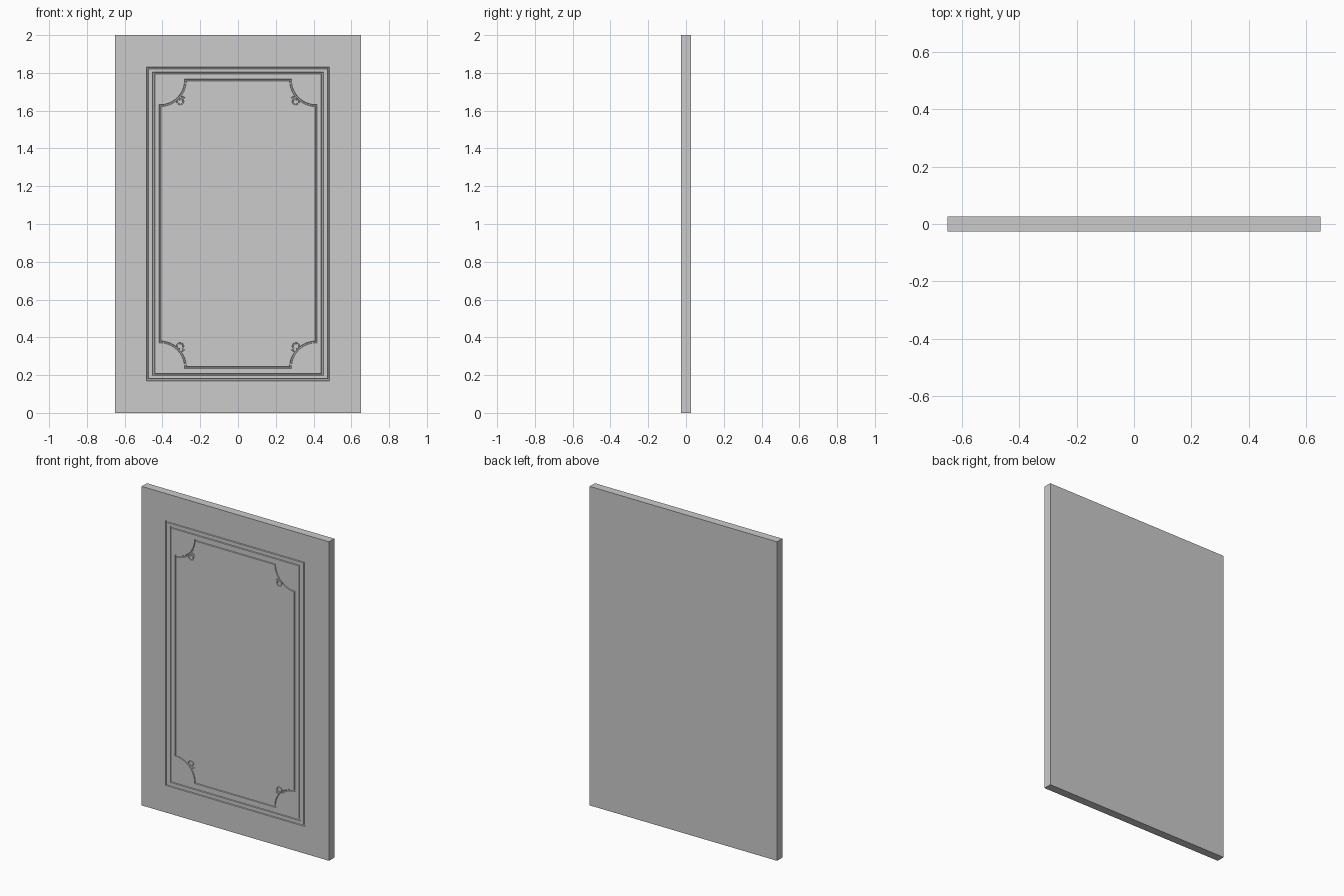
import bpy, bmesh
from math import sin, cos, pi
from mathutils import Vector

if "Cube" in bpy.data.objects:
    bpy.data.objects.remove(bpy.data.objects["Cube"])

HALF_T = 0.026      # half panel thickness
DEPTH = 0.005       # groove depth
CZ = 1.001          # height of the ornament centre


def groove_cutter(name, pts, half_w, closed=True):
    """Sweep a tapered section along an x-z path with mitred corners."""
    pts = [Vector(p) for p in pts]
    n = len(pts)
    section = [(-1.3, -HALF_T - 0.003), (1.3, -HALF_T - 0.003),
               (0.6, -HALF_T + DEPTH), (-0.6, -HALF_T + DEPTH)]
    bm = bmesh.new()
    rings = []
    for i, p in enumerate(pts):
        before = (p - pts[i - 1]).normalized() if closed or i > 0 else None
        after = (pts[(i + 1) % n] - p).normalized() if closed or i < n - 1 else None
        before, after = before or after, after or before
        n1 = Vector((-before.y, before.x))
        n2 = Vector((-after.y, after.x))
        m = (n1 + n2) / (1 + n1.dot(n2))
        rings.append([bm.verts.new((p.x + m.x * half_w * s, y, p.y + m.y * half_w * s))
                      for s, y in section])
    for i in range(n if closed else n - 1):
        a, b = rings[i], rings[(i + 1) % n]
        for j in range(4):
            k = (j + 1) % 4
            bm.faces.new((a[j], a[k], b[k], b[j]))
    if not closed:
        bm.faces.new(rings[0])
        bm.faces.new(rings[-1])
    bmesh.ops.recalc_face_normals(bm, faces=bm.faces)
    mesh = bpy.data.meshes.new(name)
    bm.to_mesh(mesh)
    bm.free()
    ob = bpy.data.objects.new(name, mesh)
    bpy.context.collection.objects.link(ob)
    ob.hide_render = True
    return ob


def rectangle(hx, hz):
    return [(-hx, CZ - hz), (hx, CZ - hz), (hx, CZ + hz), (-hx, CZ + hz)]


# Flat panel
bpy.ops.mesh.primitive_cube_add(size=1, location=(0, 0, 1))
panel = bpy.context.object
panel.name = "door_panel"
panel.scale = (1.3, 2 * HALF_T, 2)
bpy.ops.object.transform_apply(location=True, rotation=False, scale=True)

# Double outer border
cutters = [groove_cutter("outer_border", rectangle(0.4785, 0.8255), 0.0055),
           groove_cutter("middle_border", rectangle(0.446, 0.798), 0.0055)]

# Inner border with scooped corners
HX, HZ, R, STEPS = 0.413, 0.7605, 0.135, 10
path = []
for sx, sz in ((-1, -1), (1, -1), (1, 1), (-1, 1)):
    arc = [(sx * (HX - R * sin(i * pi / 2 / STEPS)),
            CZ + sz * (HZ - R * cos(i * pi / 2 / STEPS))) for i in range(STEPS + 1)]
    path += arc if sx * sz > 0 else arc[::-1]
cutters.append(groove_cutter("inner_border", path, 0.005))

# Corner scrolls curling in from each scoop
for sx in (-1, 1):
    for sz in (-1, 1):
        spiral = []
        for i in range(25):
            t = i / 24
            a = pi * 0.2 + t * 2.6 * pi
            r = 0.026 - 0.017 * t
            spiral.append((sx * (HX - 0.109 - r * cos(a)),
                           CZ + sz * (HZ - 0.111 + r * sin(a))))
        cutters.append(groove_cutter("corner_scroll", spiral, 0.003, closed=False))

# Carve every groove, then discard the cutters
bpy.context.view_layer.objects.active = panel
for cutter in cutters:
    mod = panel.modifiers.new("carve", 'BOOLEAN')
    mod.operation = 'DIFFERENCE'
    mod.solver = 'EXACT'
    mod.object = cutter
    bpy.ops.object.modifier_apply(modifier=mod.name)
    bpy.data.objects.remove(cutter, do_unlink=True)
